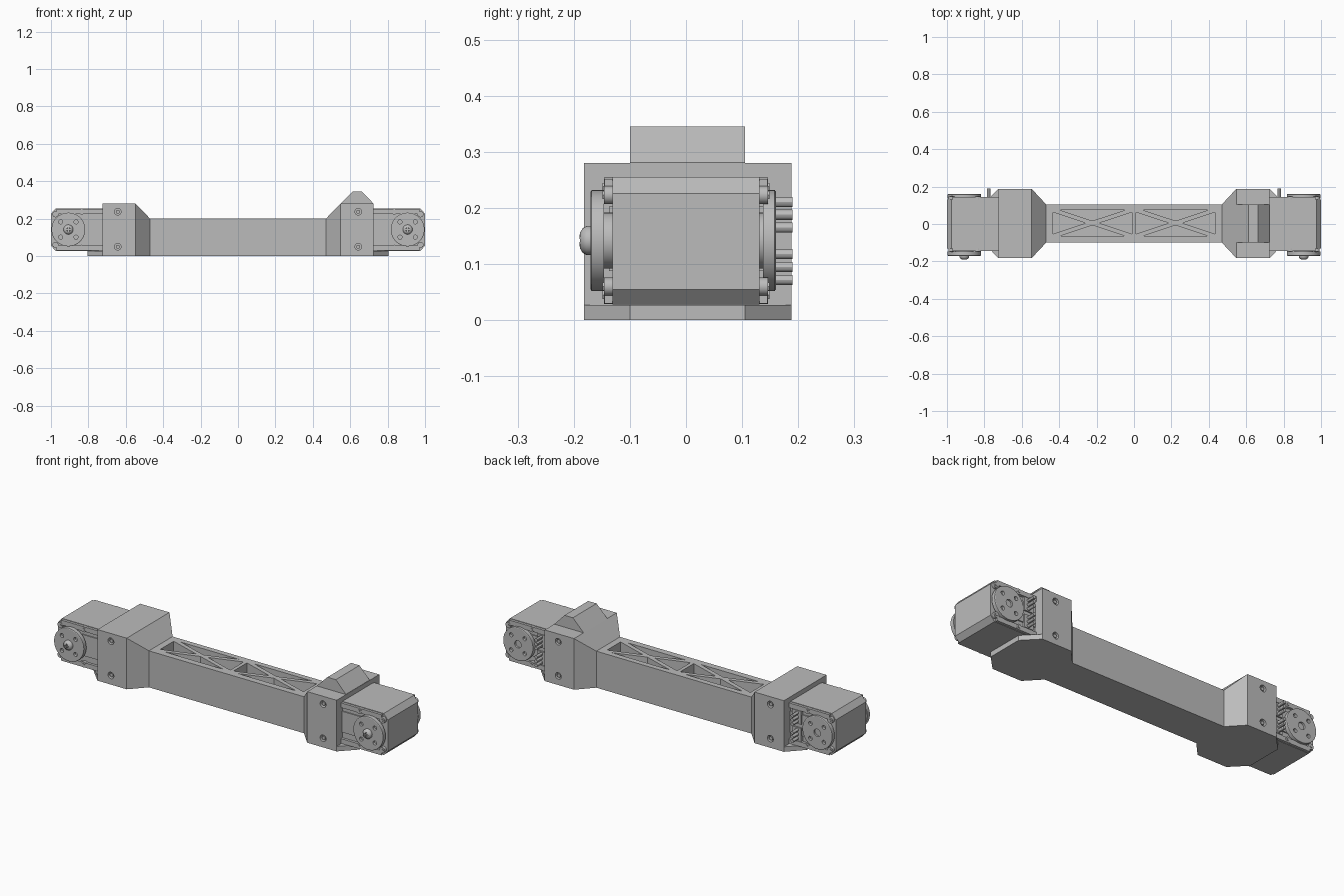
import bpy, bmesh, math
from mathutils import Vector, Matrix

if "Cube" in bpy.data.objects:
    bpy.data.objects.remove(bpy.data.objects["Cube"], do_unlink=True)

grey = bpy.data.materials.new("light_grey")
grey.use_nodes = True
tone = (0.5, 0.5, 0.5, 1)
grey.diffuse_color = tone
grey.node_tree.nodes["Principled BSDF"].inputs["Base Color"].default_value = tone


def finish(name, bm):
    bmesh.ops.recalc_face_normals(bm, faces=bm.faces[:])
    me = bpy.data.meshes.new(name)
    bm.to_mesh(me)
    bm.free()
    me.materials.append(grey)
    ob = bpy.data.objects.new(name, me)
    bpy.context.collection.objects.link(ob)
    return ob


def loft(bm, rings):
    """Skin a list of equal-length point loops and cap both ends."""
    loops = [[bm.verts.new(p) for p in r] for r in rings]
    n = len(loops[0])
    for a, b in zip(loops, loops[1:]):
        for i in range(n):
            j = (i + 1) % n
            bm.faces.new((a[i], a[j], b[j], b[i]))
    bm.faces.new(loops[0])
    bm.faces.new(loops[-1])


def prism_y(bm, pts, y0, y1):
    loft(bm, [[(x, y, z) for x, z in pts] for y in (y0, y1)])


def prism_z(bm, pts, z0, z1):
    loft(bm, [[(x, y, z) for x, y in pts] for z in (z0, z1)])


def box(bm, x0, x1, y0, y1, z0, z1):
    prism_z(bm, [(x0, y0), (x1, y0), (x1, y1), (x0, y1)], z0, z1)


def turned(bm, x, z, profile, n=32):
    """Rings (radius, y) stacked along the y axis."""
    loft(bm, [[(x + r * math.cos(2 * math.pi * i / n), y,
                z + r * math.sin(2 * math.pi * i / n)) for i in range(n)]
              for r, y in profile])


def rod(bm, x, z, r, y0, y1, n=16):
    turned(bm, x, z, [(r, y0), (r, y1)], n)


def cut(ob, bm):
    tool = finish("cutter", bm)
    tool.hide_render = True
    m = ob.modifiers.new("cut", "BOOLEAN")
    m.operation, m.solver, m.object = "DIFFERENCE", "EXACT", tool
    bpy.context.view_layer.objects.active = ob
    bpy.ops.object.modifier_apply(modifier=m.name)
    bpy.data.objects.remove(tool, do_unlink=True)


def smooth(ob):
    bpy.ops.object.select_all(action="DESELECT")
    ob.select_set(True)
    bpy.context.view_layer.objects.active = ob
    bpy.ops.object.shade_smooth_by_angle(angle=math.radians(30))


# Central beam with two cross-braced pockets
BACK, FRONT = 0.105, -0.1
bm = bmesh.new()
box(bm, -0.475, 0.47, FRONT, BACK, 0, 0.2)
beam = finish("beam", bm)
bm = bmesh.new()
w, h, v, cy = 0.212, 0.07, 0.012, 0.005
u = v * w / h
for cx in (-0.222, 0.222):
    for s in (-1, 1):
        prism_z(bm, [(cx, cy + s * v), (cx + w - u, cy + s * h),
                     (cx - w + u, cy + s * h)], 0.14, 0.25)
        prism_z(bm, [(cx + s * u, cy), (cx + s * w, cy + h - v),
                     (cx + s * w, cy - h + v)], 0.14, 0.25)
cut(beam, bm)

# Ridge on top of the left block
bm = bmesh.new()
prism_y(bm, [(0.547, 0.27), (0.547, 0.28), (0.612, 0.345), (0.663, 0.345),
             (0.724, 0.281), (0.724, 0.27)], FRONT, BACK)
finish("block_ridge", bm)

Y0, Y1 = -0.182, 0.188
HX, HZ, HR = 0.907, 0.142, 0.09
for s, side in ((1, "left"), (-1, "right")):
    # Mounting block flaring out of the beam
    bm = bmesh.new()
    rings = [(0.47, FRONT, BACK, 0.2), (0.547, Y0, Y1, 0.28), (0.725, Y0, Y1, 0.28)]
    loft(bm, [[(s * x, a, 0), (s * x, b, 0), (s * x, b, t), (s * x, a, t)]
              for x, a, b, t in rings])
    block = finish(side + "_block", bm)
    bm, bolts = bmesh.new(), bmesh.new()
    for z in (0.05, 0.237):
        for y, d in ((Y0, 1), (Y1, -1)):
            rod(bm, s * 0.643, z, 0.018, y - d * 0.02, y + d * 0.02, 24)
            rod(bolts, s * 0.643, z, 0.01, y + d * 0.004, y + d * 0.03)
    cut(block, bm)
    smooth(block)
    smooth(finish(side + "_block_bolts", bolts))

    # Floor plate reaching under the motor
    bm = bmesh.new()
    prism_z(bm, [(s * 0.72, Y0), (s * 0.725, Y0), (s * 0.805, FRONT),
                 (s * 0.805, BACK), (s * 0.725, Y1), (s * 0.72, Y1)], 0, 0.027)
    finish(side + "_floor_plate", bm)

    # Motor case with chamfered outer end
    bm = bmesh.new()
    prism_y(bm, [(s * 0.72, 0.028), (s * 0.975, 0.028), (s * 1.0, 0.055),
                 (s * 1.0, 0.226), (s * 0.975, 0.255), (s * 0.72, 0.255)], -0.131, 0.131)
    finish(side + "_motor_case", bm)

    # Raised rails, side panels and corner screws on both faces
    bm, screws = bmesh.new(), bmesh.new()
    for d in (-1, 1):
        lo, hi = sorted((d * 0.125, d * 0.145))
        for a, b in ((0.03, 0.056), (0.226, 0.252)):
            box(bm, s * 0.72, s * 0.97, lo, hi, a, b)
        lo, hi = sorted((d * 0.125, d * 0.137))
        box(bm, s * 0.72, s * 0.85, lo, hi, 0.088, 0.203)
        for x, z in ((0.835, 0.045), (0.835, 0.238), (0.976, 0.06), (0.976, 0.223)):
            rod(screws, s * x, z, 0.016, d * 0.12, d * 0.146)
            rod(screws, s * x, z, 0.008, d * 0.14, d * 0.149, 6)
    finish(side + "_motor_rails", bm)
    smooth(finish(side + "_corner_screws", screws))

    # Turning discs, front and back, with bolt holes
    for name, y0, y1 in (("front", -0.146, -0.17), ("back", 0.137, 0.16)):
        d = 1 if y1 > 0 else -1
        bm = bmesh.new()
        turned(bm, s * HX, HZ, [(HR, y0), (HR, y1 - d * 0.002), (HR - 0.003, y1)], 48)
        disc = finish(f"{side}_{name}_disc", bm)
        bm = bmesh.new()
        for k in range(4):
            a = math.pi / 4 + k * math.pi / 2
            rod(bm, s * HX + 0.058 * math.cos(a), HZ + 0.058 * math.sin(a),
                0.011, y1 - d * 0.014, y1 + d * 0.02)
        if d > 0:
            rod(bm, s * HX, HZ, 0.02, y1 - d * 0.01, y1 + d * 0.02, 24)
        cut(disc, bm)
        smooth(disc)
        bm = bmesh.new()
        turned(bm, s * HX, HZ, [(0.05, d * 0.125), (0.05, y0 + d * 0.004)])
        smooth(finish(f"{side}_{name}_hub", bm))

    # Domed centre screw with a cross slot
    bm = bmesh.new()
    turned(bm, s * HX, HZ, [(0.026, -0.165), (0.026, -0.177), (0.022, -0.184),
                            (0.014, -0.189), (0.006, -0.19)], 24)
    screw = finish(side + "_centre_screw", bm)
    bm = bmesh.new()
    x, g, k = s * HX, 0.003, 0.013
    prism_y(bm, [(x - k, HZ - g), (x - g, HZ - g), (x - g, HZ - k), (x + g, HZ - k),
                 (x + g, HZ - g), (x + k, HZ - g), (x + k, HZ + g), (x + g, HZ + g),
                 (x + g, HZ + k), (x - g, HZ + k), (x - g, HZ + g), (x - k, HZ + g)],
            -0.2, -0.181)
    cut(screw, bm)
    smooth(screw)

    # Plug sockets and pins on the back
    bm, pins = bmesh.new(), bmesh.new()
    for mid in (0.095, 0.188):
        box(bm, s * 0.745, s * 0.8, 0.125, 0.145, mid - 0.036, mid + 0.036)
        for k in (-1, 0, 1):
            rod(pins, s * 0.776, mid + k * 0.023, 0.009, 0.13, 0.19, 12)
    finish(side + "_plug_sockets", bm)
    smooth(finish(side + "_plug_pins", pins))
